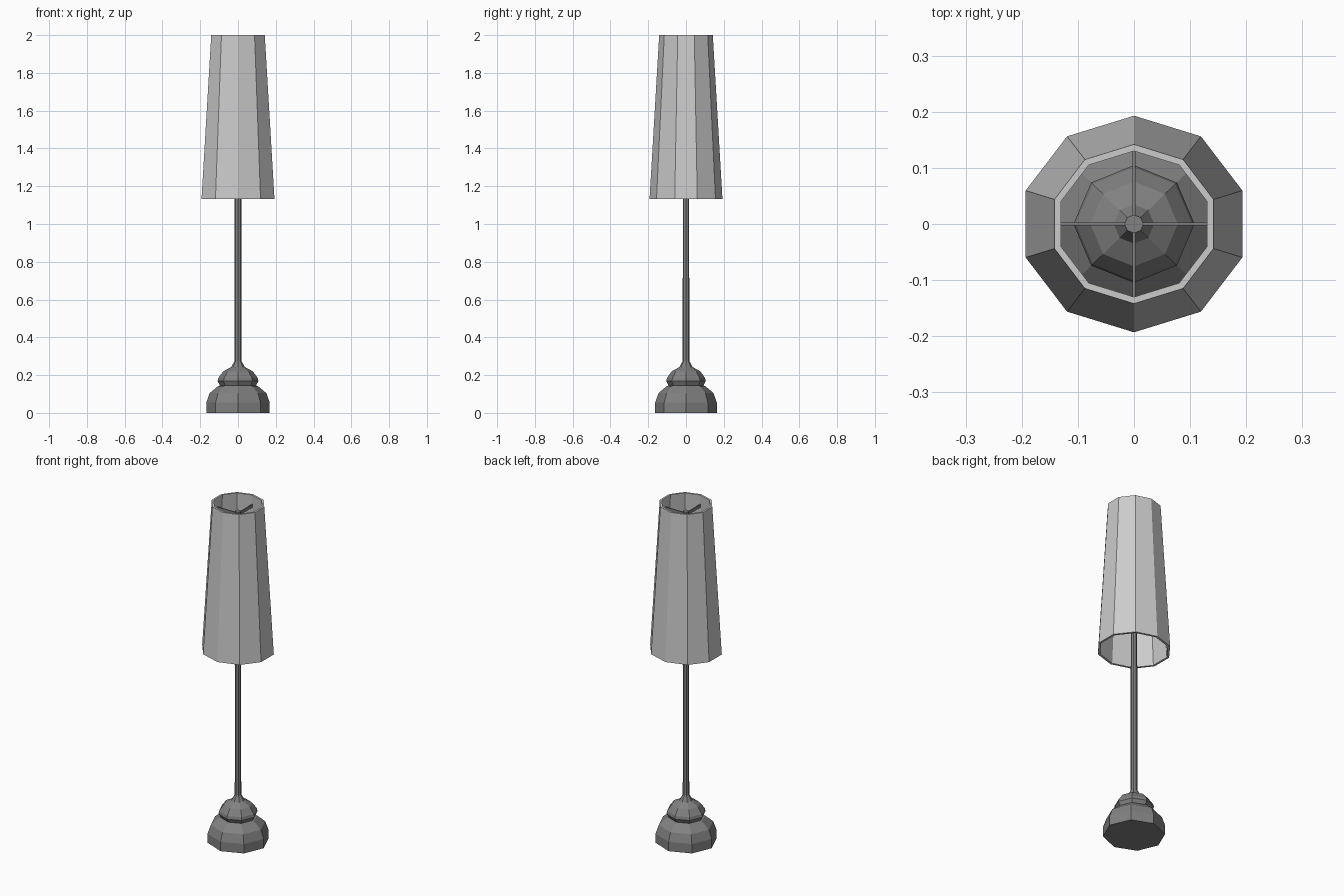
import bpy, bmesh
from math import sin, cos, pi

if "Cube" in bpy.data.objects:
    bpy.data.objects.remove(bpy.data.objects["Cube"])


def material(name, color):
    mat = bpy.data.materials.new(name)
    mat.diffuse_color = (*color, 1)
    mat.use_nodes = True
    mat.node_tree.nodes["Principled BSDF"].inputs["Base Color"].default_value = mat.diffuse_color
    return mat


metal = material("dark_metal", (0.22, 0.22, 0.22))
fabric = material("shade_fabric", (0.53, 0.525, 0.51))


def lathe(name, profile, sides, mat, closed=False):
    """Flat-faced turned part; profile entries are (x radius, y radius, z)."""
    bm = bmesh.new()
    rings = []
    for rx, ry, z in profile:
        angles = [pi / 2 + 2 * pi * i / sides for i in range(sides)]
        rings.append([bm.verts.new((rx * cos(a), ry * sin(a), z)) for a in angles])
    pairs = list(zip(rings, rings[1:]))
    if closed:
        pairs.append((rings[-1], rings[0]))
    else:
        bm.faces.new(rings[0])
        bm.faces.new(rings[-1])
    for low, high in pairs:
        for i in range(sides):
            j = (i + 1) % sides
            bm.faces.new((low[i], low[j], high[j], high[i]))
    bmesh.ops.recalc_face_normals(bm, faces=bm.faces)
    mesh = bpy.data.meshes.new(name)
    bm.to_mesh(mesh)
    bm.free()
    mesh.materials.append(mat)
    obj = bpy.data.objects.new(name, mesh)
    bpy.context.collection.objects.link(obj)


def box(name, size, location, mat):
    bpy.ops.mesh.primitive_cube_add(size=1, location=location)
    obj = bpy.context.object
    obj.name = name
    obj.scale = size
    obj.data.materials.append(mat)


# Turned foot flowing into the pole, eight sides
stem = [(0.168, 0.0), (0.168, 0.055), (0.15, 0.105), (0.105, 0.142),
        (0.095, 0.145), (0.108, 0.168), (0.104, 0.185), (0.078, 0.22),
        (0.036, 0.243), (0.018, 0.275), (0.017, 1.955)]
lathe("base_and_pole", [(r, r * 0.97, z) for r, z in stem], 8, metal)

# Hollow tapered shade, ten sides
lathe("shade", [(0.203, 0.193, 1.133), (0.149, 0.142, 2.0),
                (0.137, 0.130, 2.0), (0.190, 0.180, 1.133)], 10, fabric, closed=True)

# Crossed bars holding the shade
box("shade_bar_x", (0.27, 0.006, 0.018), (0, 0, 1.935), metal)
box("shade_bar_y", (0.006, 0.27, 0.018), (0, 0, 1.935), metal)
